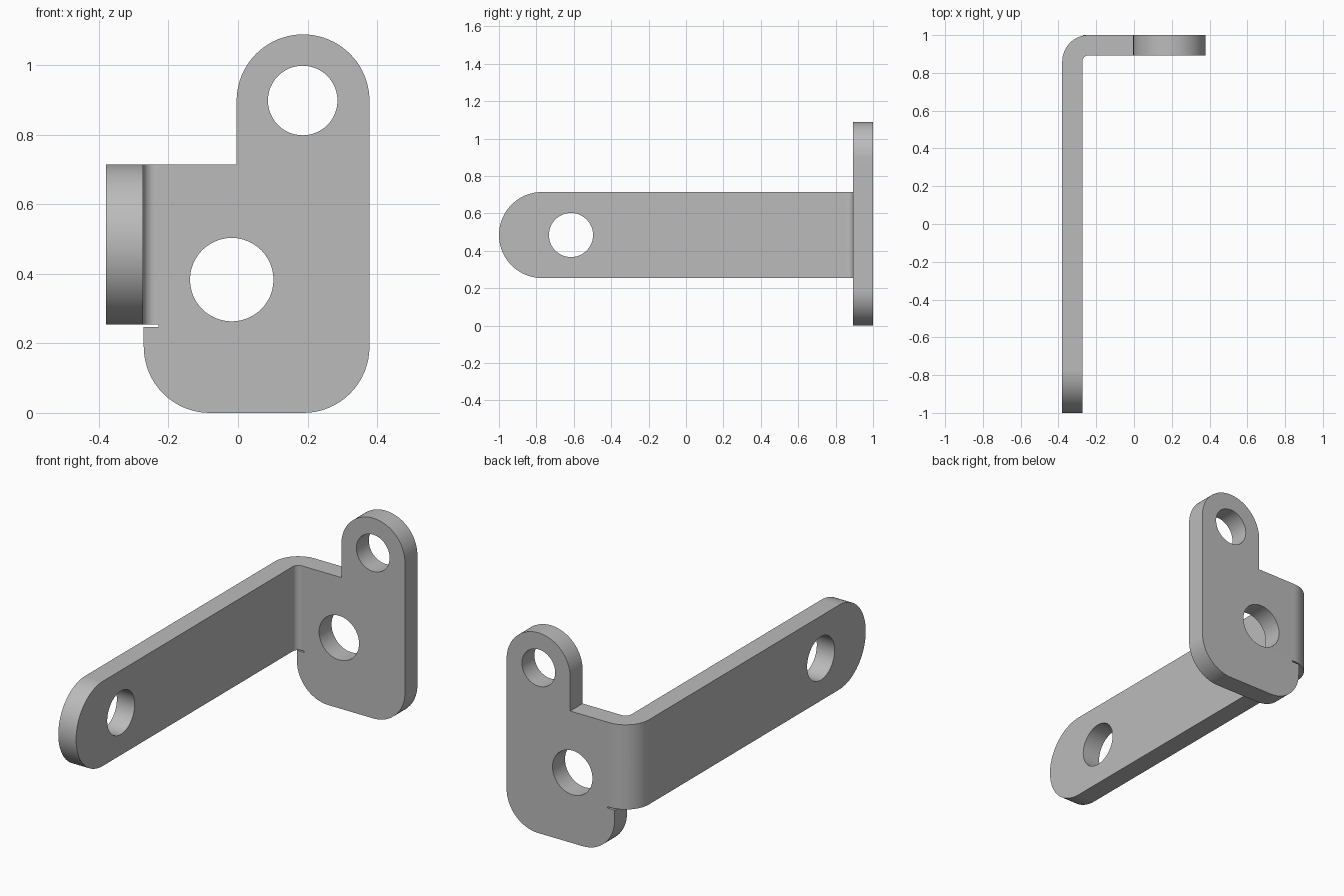
import bpy, bmesh
from math import pi, sin, cos, radians

cube = bpy.data.objects.get("Cube")
if cube:
    bpy.data.objects.remove(cube, do_unlink=True)

THICK = 0.107
BEND_X, BEND_Y = -0.24, 0.86          # axis of the bend
MID_R = 0.14 - THICK / 2              # bend radius at mid thickness
BEND_LEN = MID_R * pi / 2
SLIT_LOW, ARM_LOW, ARM_TOP = 0.247, 0.254, 0.714


def arc(cx, cz, r, start, end, steps):
    return [(cx + r * cos(radians(start + (end - start) * i / steps)),
             cz + r * sin(radians(start + (end - start) * i / steps)))
            for i in range(steps + 1)]


def flat_u(y):
    """Unrolled position of a point on the arm."""
    return BEND_X - BEND_LEN - (BEND_Y - y)


# Unrolled outline: plate, upright tab, arm with round end, relief slit
arm_r = (ARM_TOP - ARM_LOW) / 2
arm_z = (ARM_TOP + ARM_LOW) / 2
outline = (arc(0.188, 0.19, 0.19, -90, 0, 16)
           + arc(0.187, 0.897, 0.191, 0, 180, 40)
           + [(-0.004, ARM_TOP)]
           + arc(flat_u(-1 + arm_r), arm_z, arm_r, 90, 270, 40)
           + [(-0.228, ARM_LOW), (-0.228, SLIT_LOW), (-0.271, SLIT_LOW)]
           + arc(-0.081, 0.19, 0.19, 180, 270, 16))
holes = [(-0.018, 0.383, 0.12), (0.186, 0.898, 0.1),
         (flat_u(-0.615), arm_z, 0.118)]
loops = [outline] + [arc(x, z, r, 0, 360, 48)[:-1] for x, z, r in holes]

# Flat sheet cut from the outline
curve = bpy.data.curves.new("sheet_outline", 'CURVE')
curve.dimensions = '2D'
curve.fill_mode = 'BOTH'
curve.extrude = THICK / 2
for pts in loops:
    spline = curve.splines.new('POLY')
    spline.points.add(len(pts) - 1)
    for p, (u, v) in zip(spline.points, pts):
        p.co = (u, v, 0, 1)
    spline.use_cyclic_u = True
helper = bpy.data.objects.new("sheet_outline", curve)
bpy.context.collection.objects.link(helper)
bpy.context.view_layer.update()
mesh = bpy.data.meshes.new_from_object(
    helper.evaluated_get(bpy.context.evaluated_depsgraph_get()))
bpy.data.objects.remove(helper, do_unlink=True)

# Slice the bend zone, then fold the arm forward
bm = bmesh.new()
bm.from_mesh(mesh)
bmesh.ops.remove_doubles(bm, verts=bm.verts, dist=0.0005)
SEGS = 16
for i in range(SEGS + 1):
    bmesh.ops.bisect_plane(bm, geom=bm.verts[:] + bm.edges[:] + bm.faces[:],
                           plane_co=(BEND_X - BEND_LEN * i / SEGS, 0, 0),
                           plane_no=(1, 0, 0), dist=0.00001)
for v in bm.verts:
    u, z, w = v.co
    s = BEND_X - u
    r = MID_R + w
    if s <= 0 or z < (SLIT_LOW + ARM_LOW) / 2:
        v.co = (u, BEND_Y + r, z)
    else:
        a = min(s / MID_R, pi / 2)
        v.co = (BEND_X - r * sin(a),
                BEND_Y + r * cos(a) - max(0, s - BEND_LEN), z)
bmesh.ops.recalc_face_normals(bm, faces=bm.faces)
bm.to_mesh(mesh)
bm.free()

# Bracket object and its grey metal
bracket = bpy.data.objects.new("bent_bracket", mesh)
bpy.context.collection.objects.link(bracket)
grey = bpy.data.materials.new("grey_metal")
grey.use_nodes = True
colour = (0.5, 0.5, 0.5, 1)
grey.diffuse_color = colour
grey.node_tree.nodes["Principled BSDF"].inputs["Base Color"].default_value = colour
mesh.materials.clear()
mesh.materials.append(grey)

bpy.ops.object.select_all(action='DESELECT')
bracket.select_set(True)
bpy.context.view_layer.objects.active = bracket
bpy.ops.object.shade_smooth_by_angle(angle=radians(30))
weighted = bracket.modifiers.new("flat_normals", 'WEIGHTED_NORMAL')
weighted.keep_sharp = True
